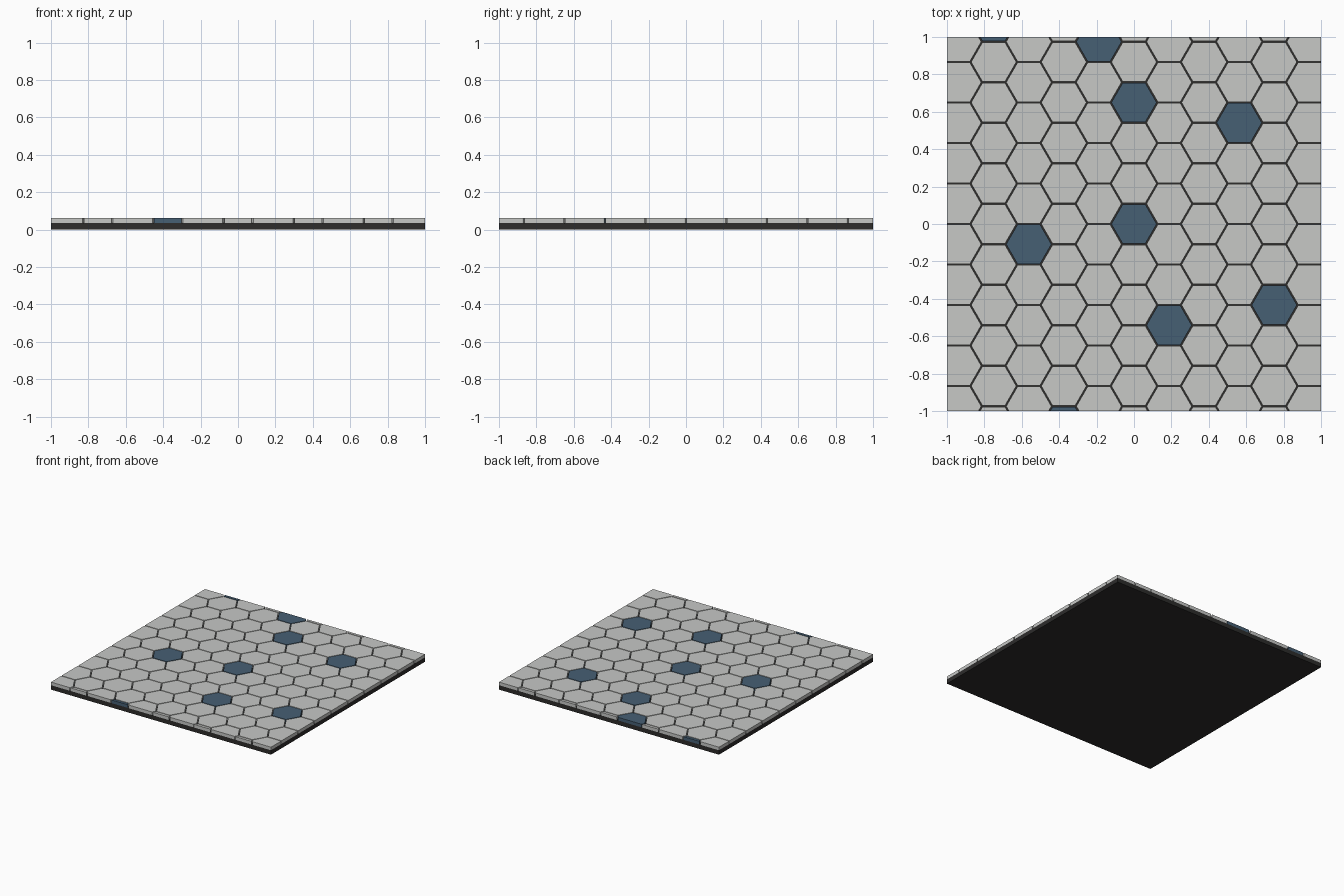
import bpy, bmesh, math
from mathutils import Vector

if "Cube" in bpy.data.objects:
    bpy.data.objects.remove(bpy.data.objects["Cube"])

PITCH = 0.125            # hexagon cell radius
TILE_R = 0.1208          # tile radius, leaving a thin joint
BASE_TOP, TILE_TOP = 0.036, 0.062
ROW = PITCH * math.sqrt(3)


def material(name, color):
    m = bpy.data.materials.new(name)
    m.diffuse_color = (*color, 1)
    m.use_nodes = True
    m.node_tree.nodes["Principled BSDF"].inputs["Base Color"].default_value = m.diffuse_color
    return m


def finish(name, bm, mat):
    bmesh.ops.recalc_face_normals(bm, faces=bm.faces[:])
    me = bpy.data.meshes.new(name)
    bm.to_mesh(me)
    bm.free()
    me.materials.append(mat)
    bpy.context.collection.objects.link(bpy.data.objects.new(name, me))


def tile_mesh(centres):
    bm = bmesh.new()
    for cx, cy in centres:
        bm.faces.new([bm.verts.new((cx + TILE_R * math.cos(k * math.pi / 3),
                                    cy + TILE_R * math.sin(k * math.pi / 3), BASE_TOP))
                      for k in range(6)])
    # trim the hexagons to the square panel
    for n in ((1, 0, 0), (-1, 0, 0), (0, 1, 0), (0, -1, 0)):
        bmesh.ops.bisect_plane(bm, geom=bm.verts[:] + bm.edges[:] + bm.faces[:],
                               plane_co=Vector(n), plane_no=Vector(n), clear_outer=True)
    # raise them to tile thickness
    r = bmesh.ops.extrude_face_region(bm, geom=bm.faces[:], use_keep_orig=True)
    top = [v for v in r["geom"] if isinstance(v, bmesh.types.BMVert)]
    bmesh.ops.translate(bm, verts=top, vec=(0, 0, TILE_TOP - BASE_TOP))
    return bm


stone = material("light grey stone", (0.57, 0.58, 0.565))
blue = material("slate blue", (0.061, 0.115, 0.175))
grout = material("dark grout", (0.026, 0.025, 0.024))

# grout slab
bm = bmesh.new()
bmesh.ops.create_cube(bm, size=1)
for v in bm.verts:
    v.co = (v.co.x * 2, v.co.y * 2, (v.co.z + 0.5) * BASE_TOP)
finish("grout_base", bm, grout)

# hexagonal tiles, with a few blue accents given as (column, row)
accents = {(0, 0), (0, 3), (-1, 4), (3, 2), (4, -2), (1, -3), (-3, -1), (-4, 5), (-2, -5)}
plain, accent = [], []
for c in range(-5, 6):
    for r in range(-5, 6):
        centre = (c * 1.5 * PITCH, (r + 0.5 * (c % 2)) * ROW)
        if abs(centre[1]) - ROW / 2 < 1:
            (accent if (c, r) in accents else plain).append(centre)
finish("plain_tiles", tile_mesh(plain), stone)
finish("accent_tiles", tile_mesh(accent), blue)
